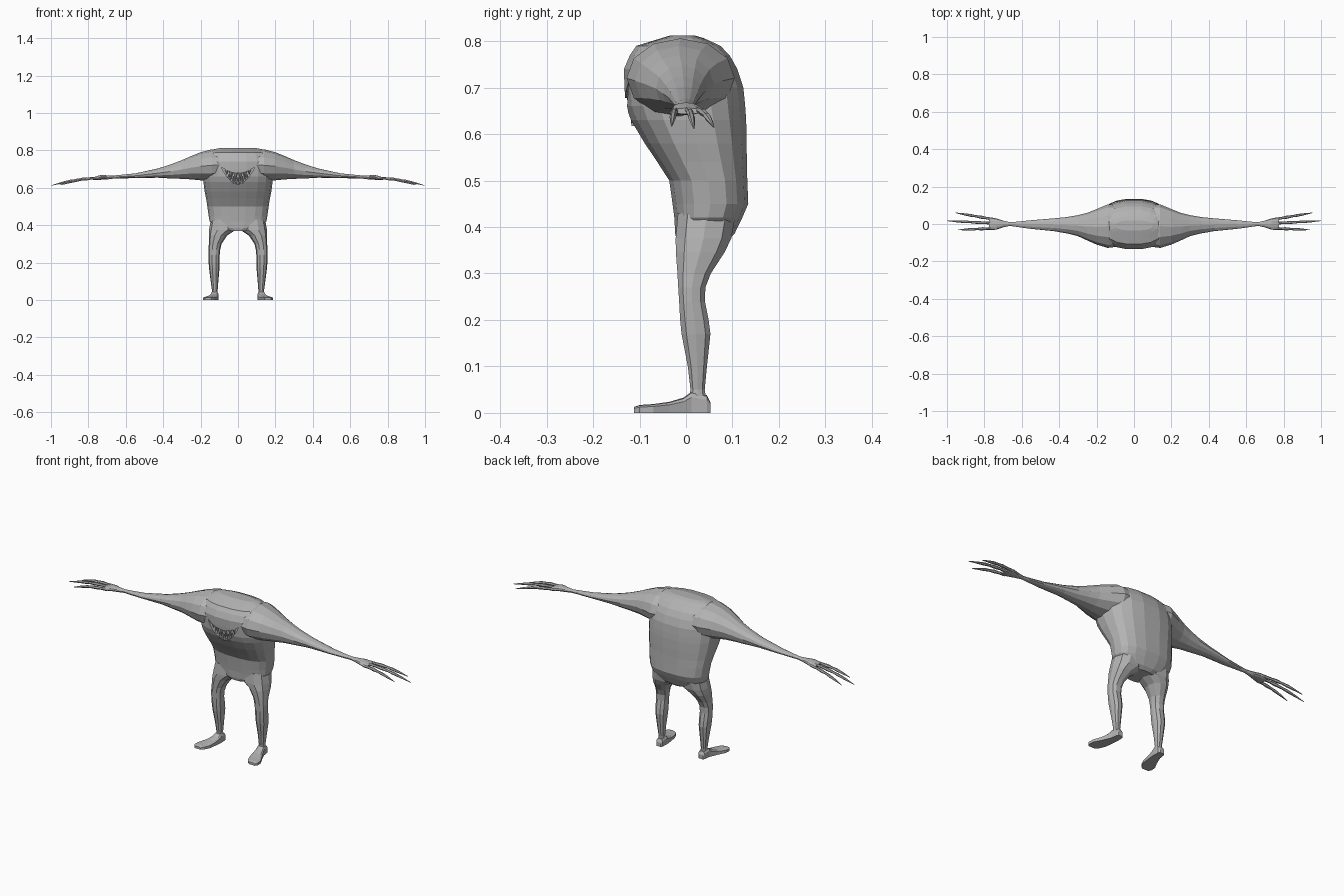
import bpy, bmesh, math
from mathutils import Vector

if "Cube" in bpy.data.objects:
    bpy.data.objects.remove(bpy.data.objects["Cube"])

skin = bpy.data.materials.new("grey skin")
skin.diffuse_color = (0.45, 0.45, 0.45, 1)
skin.use_nodes = True
skin.node_tree.nodes["Principled BSDF"].inputs["Base Color"].default_value = skin.diffuse_color


def finish(bm, name):
    bmesh.ops.recalc_face_normals(bm, faces=bm.faces)
    me = bpy.data.meshes.new(name)
    bm.to_mesh(me)
    bm.free()
    me.materials.append(skin)
    ob = bpy.data.objects.new(name, me)
    bpy.context.collection.objects.link(ob)
    return ob


def add_loft(bm, rings):
    """Skin a list of point rings and cap both ends."""
    vs = [[bm.verts.new(p) for p in r] for r in rings]
    n = len(vs[0])
    for a, b in zip(vs, vs[1:]):
        for i in range(n):
            j = (i + 1) % n
            bm.faces.new((a[i], a[j], b[j], b[i]))
    bm.faces.new(vs[0])
    bm.faces.new(vs[-1])


def section(axis, t, a0, a1, b0, b1, n, e=2.0, phase=0.0):
    """Rounded-box ring between a0..a1 and b0..b1 at position t on the axis."""
    pts = []
    for i in range(n):
        w = 2 * math.pi * i / n + phase
        c, s = math.cos(w), math.sin(w)
        a = (a0 + a1) / 2 + (a1 - a0) / 2 * math.copysign(abs(c) ** (2 / e), c)
        b = (b0 + b1) / 2 + (b1 - b0) / 2 * math.copysign(abs(s) ** (2 / e), s)
        pts.append({"x": (t, a, b), "y": (a, t, b), "z": (a, b, t)}[axis])
    return pts


def flip(rings, side):
    return [[(p[0] * side, p[1], p[2]) for p in r] for r in rings]


def combine(target, tool, operation):
    mod = target.modifiers.new("combine", "BOOLEAN")
    mod.object, mod.operation, mod.solver = tool, operation, "EXACT"
    bpy.context.view_layer.objects.active = target
    bpy.ops.object.modifier_apply(modifier=mod.name)
    bpy.data.objects.remove(tool)


# Torso: z, front y, back y, half width
torso = [(.37, -.02, .09, .06), (.385, -.024, .105, .12), (.42, -.026, .122, .152),
         (.45, -.03, .135, .157), (.50, -.037, .133, .164), (.54, -.063, .132, .17),
         (.58, -.09, .132, .178), (.63, -.12, .131, .185), (.66, -.131, .129, .186),
         (.70, -.134, .125, .185), (.74, -.135, .112, .18), (.77, -.122, .095, .17),
         (.79, -.108, .075, .155), (.806, -.055, .04, .13), (.812, -.035, .02, .10)]
bm = bmesh.new()
add_loft(bm, [section("z", z, -w, w, f, b, 18, 2.5) for z, f, b, w in torso])
body = finish(bm, "body")

# Arms with palms: x, front y, back y, bottom z, top z
arm = [(.08, -.12, .10, .645, .80), (.14, -.128, .105, .635, .806),
       (.20, -.11, .08, .64, .79), (.25, -.088, .06, .645, .77),
       (.30, -.065, .047, .648, .748), (.36, -.05, .037, .65, .725),
       (.43, -.038, .03, .654, .703), (.55, -.026, .02, .652, .677),
       (.63, -.015, .012, .65, .669), (.665, -.01, .01, .649, .666),
       (.70, -.018, .018, .645, .667), (.735, -.03, .03, .643, .668),
       (.76, -.032, .034, .641, .661), (.775, -.03, .035, .643, .656)]
arm_rings = [section("x", *s, 12) for s in arm]

# Legs: z, inner x, outer x, front y, back y
leg = [(.43, .01, .145, -.02, .11), (.375, .012, .155, -.025, .10),
       (.345, .058, .156, -.024, .085), (.30, .088, .156, -.02, .055),
       (.27, .095, .158, -.018, .043), (.24, .098, .158, -.016, .042),
       (.20, .098, .157, -.014, .05), (.17, .099, .155, -.011, .054),
       (.10, .105, .146, .003, .046), (.05, .109, .139, .009, .041),
       (.02, .107, .141, .004, .046)]
leg_rings = [section("z", *s, 10, 2.3) for s in leg]

for side in (-1, 1):
    for name, rings in (("arm", arm_rings), ("leg", leg_rings)):
        bm = bmesh.new()
        add_loft(bm, flip(rings, side))
        combine(body, finish(bm, name), "UNION")


# Mouth: grinning crescent cut into the front
def lip_top(x):
    return .678 + .034 * (x / .09) ** 2


def lip_low(x):
    return .622 + .089 * (abs(x) / .09) ** 2


xs = [-.09 + .18 * i / 12 for i in range(13)]
outline = [(x, lip_top(x)) for x in xs] + [(x, lip_low(x)) for x in xs[-2:0:-1]]
bm = bmesh.new()
add_loft(bm, [[(x, y, z) for x, z in outline] for y in (-.2, -.098)])
combine(body, finish(bm, "mouth_cutter"), "DIFFERENCE")

# Teeth: interlocking four-sided spikes from both lips
bm = bmesh.new()


def add_tooth(x, z, tip_z, y, tip_y, r):
    base = [bm.verts.new((x + dx * r, y + dy * r * .7, z))
            for dx, dy in ((1, 0), (0, 1), (-1, 0), (0, -1))]
    tip = bm.verts.new((x, tip_y, tip_z))
    bm.faces.new(base)
    for i in range(4):
        bm.faces.new((base[i], base[(i + 1) % 4], tip))


for i in range(6):
    x = -.06 + .024 * i
    gap = lip_top(x) - lip_low(x)
    add_tooth(x, lip_top(x) + .004, lip_top(x) - gap * .75, -.121, -.117, .011)
for i in range(5):
    x = -.048 + .024 * i
    gap = lip_top(x) - lip_low(x)
    add_tooth(x, lip_low(x) - .005, lip_low(x) + gap * .7, -.11, -.119, .011)
finish(bm, "teeth")

# Fingers: root, tip; knuckles swell and shrink along the length
fingers = [((.75, .025, .652), (.955, .06, .615)),
           ((.755, .004, .653), (1.0, .017, .612)),
           ((.75, -.023, .651), (.94, -.031, .617))]
swell = [(0, .008), (.2, .0065), (.32, .0085), (.48, .006), (.6, .0075),
         (.8, .005), (1, .0012)]
for side, label in ((-1, "right"), (1, "left")):
    bm = bmesh.new()
    for root, tip in fingers:
        a, b = Vector(root), Vector(tip)
        rings = []
        for t, r in swell:
            p = a.lerp(b, t)
            p.z += .008 * math.sin(math.pi * t)
            rings.append(section("x", p.x, p.y - r, p.y + r, p.z - r, p.z + r, 6))
        add_loft(bm, flip(rings, side))
    finish(bm, label + "_fingers")

# Feet, turned outward: y, centre x, half width, top z
foot = [(.053, .124, .012, .022), (.045, .123, .018, .038), (.012, .125, .021, .046),
        (-.005, .129, .024, .033), (-.035, .137, .029, .024), (-.07, .149, .036, .019),
        (-.10, .157, .03, .017), (-.112, .16, .018, .013)]
for side, label in ((-1, "right"), (1, "left")):
    bm = bmesh.new()
    rings = [section("y", y, c - w, c + w, 0, h, 10, 3, math.pi / 10) for y, c, w, h in foot]
    # flatten the sole onto the floor
    rings = [[(x, y, 0 if z < .3 * h[3] else z) for x, y, z in r] for r, h in zip(rings, foot)]
    add_loft(bm, flip(rings, side))
    finish(bm, label + "_foot")
